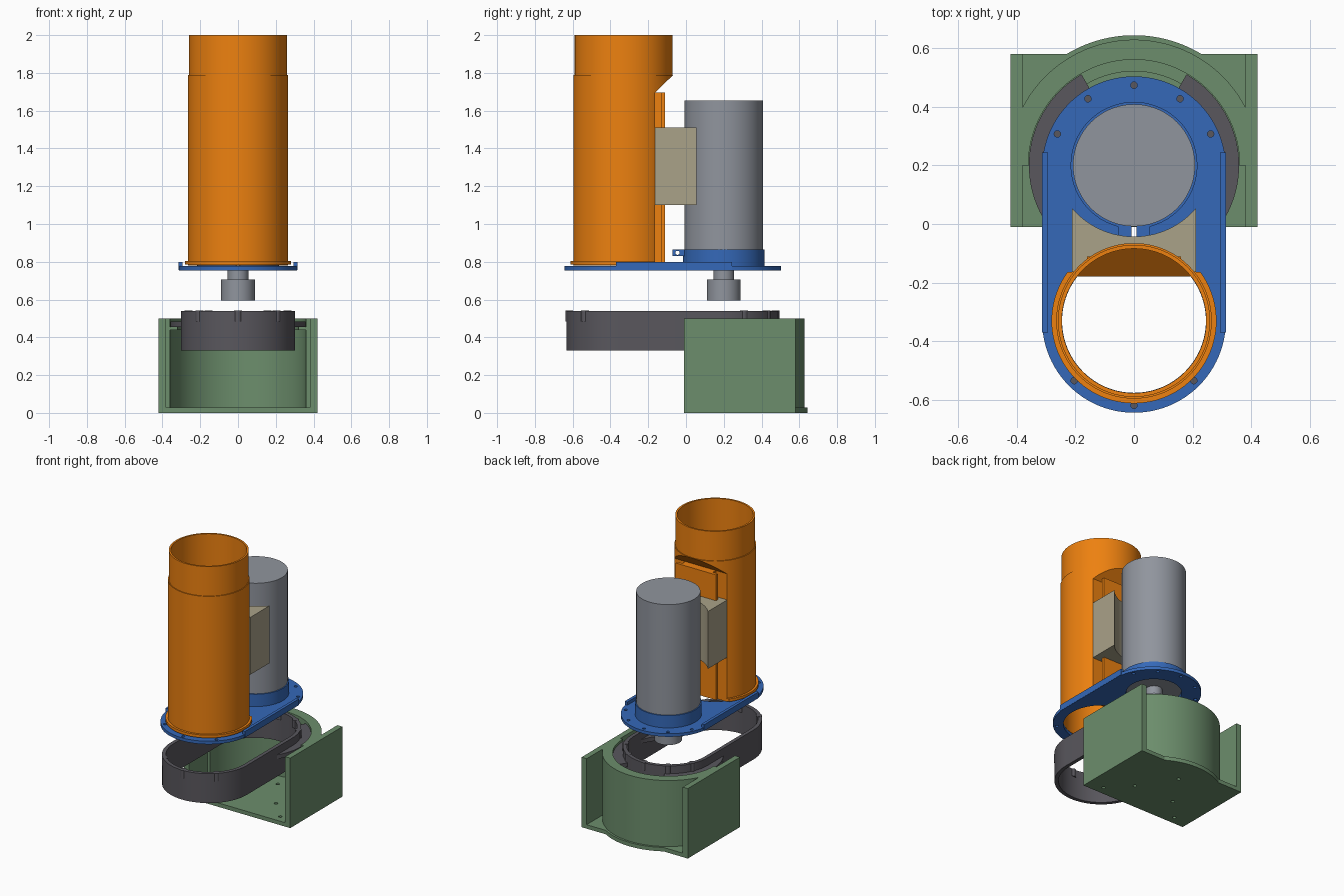
import bpy, math
from math import cos, sin, radians, sqrt

if "Cube" in bpy.data.objects:
    bpy.data.objects.remove(bpy.data.objects["Cube"])

def mat(name, c):
    m = bpy.data.materials.new(name)
    m.diffuse_color = (*c, 1)
    m.use_nodes = True
    m.node_tree.nodes["Principled BSDF"].inputs["Base Color"].default_value = m.diffuse_color
    return m

GREEN = mat("green", (0.15, 0.27, 0.15))
DARK = mat("dark", (0.10, 0.095, 0.11))
BLUE = mat("blue", (0.035, 0.14, 0.48))
ORANGE = mat("orange", (0.85, 0.22, 0.005))
STEEL = mat("steel", (0.28, 0.30, 0.34))
BEIGE = mat("beige", (0.40, 0.36, 0.25))

def prism(name, pts, a, b, m, axis='Z'):
    """Extrude an outline between a and b along Z (xy points) or X (yz points)."""
    put = (lambda p, h: (p[0], p[1], h)) if axis == 'Z' else (lambda p, h: (h, p[0], p[1]))
    n = len(pts)
    verts = [put(p, a) for p in pts] + [put(p, b) for p in pts]
    faces = [list(range(n))[::-1], list(range(n, 2 * n))]
    faces += [(i, (i + 1) % n, (i + 1) % n + n, i + n) for i in range(n)]
    me = bpy.data.meshes.new(name)
    me.from_pydata(verts, [], faces)
    ob = bpy.data.objects.new(name, me)
    bpy.context.collection.objects.link(ob)
    me.materials.append(m)
    return ob

def arc(cx, cy, r, a0, a1, n=48):
    return [(cx + r * cos(radians(a0 + (a1 - a0) * i / n)),
             cy + r * sin(radians(a0 + (a1 - a0) * i / n))) for i in range(n + 1)]

def disc(name, cx, cy, r, a, b, m, n=96, axis='Z'):
    return prism(name, arc(cx, cy, r, 0, 360, n)[:-1], a, b, m, axis)

def box(name, x0, x1, y0, y1, z0, z1, m):
    return prism(name, [(x0, y0), (x1, y0), (x1, y1), (x0, y1)], z0, z1, m)

def sector(name, cx, cy, r0, r1, a0, a1, z0, z1, m):
    return prism(name, arc(cx, cy, r1, a0, a1, 72) + arc(cx, cy, r0, a1, a0, 72), z0, z1, m)

def obround(r, y0, y1):
    return arc(0, y1, r, 0, 180) + arc(0, y0, r, 180, 360)

def boolean(ob, others, op='DIFFERENCE'):
    for c in others:
        md = ob.modifiers.new("bool", 'BOOLEAN')
        md.operation, md.object, md.solver = op, c, 'EXACT'
        bpy.context.view_layer.objects.active = ob
        bpy.ops.object.modifier_apply(modifier=md.name)
        bpy.data.objects.remove(c)
    return ob

PY, MY, RY = -0.33, 0.2, 0.185   # pipe, motor and ring centre y

# Base housing: floor, side walls, curved rear wall and inner lip
floor_pts = [(-.42, -.01), (.42, -.01), (.42, .58)] + arc(0, MY, .443, 59, 121) + [(-.42, .58)]
floor = prism("base_floor", floor_pts, 0, .028, GREEN)
boolean(floor, [disc("h", x, y, .012, -.1, .1, GREEN, 20)
                for x, y in ((-.3, .05), (.3, .05), (-.16, .2), (.16, .2), (0, .45))])
for s, tag in ((-1, "left"), (1, "right")):
    x0, x1 = sorted((s * .38, s * .42))
    box("base_wall_" + tag, x0, x1, -.01, .58, .02, .5, GREEN)
outer = [(max(-.385, min(.385, x)), y) for x, y in arc(0, MY, .428, 0, 180, 96)]
prism("base_rear_wall", outer + arc(0, MY, .36, 180, 0, 96), .02, .5, GREEN)
sector("base_lip", 0, MY, .32, .365, 0, 180, .44, .455, GREEN)

# Oblong ring with bosses and a bayonet flange
spots = [(.288 * cos(radians(a)), c + .288 * sin(radians(a)))
         for c, angs in ((RY, (25, 57, 90, 123, 155)), (PY, (225, 270, 315))) for a in angs]
ring = prism("adapter_ring", obround(.303, PY, RY), .33, .54, DARK)
boolean(ring, [prism("c", obround(.277, PY, RY), .2, .7, DARK)])
flange = sector("ring_flange", 0, MY, .29, .358, -40, 60, .455, .485, DARK)
sector("ring_flange_left", 0, MY, .29, .358, 120, 220, .455, .485, DARK)
for i, (x, y) in enumerate(spots):
    disc("ring_boss_%d" % i, x, y, .021, .485, .541, DARK, 24)

# Mounting plate with pipe hole, motor hole, slit and screw holes
plate = prism("plate", obround(.313, PY, .19), .755, .777, BLUE)
boolean(plate, [disc("c", 0, PY, .245, .6, .9, BLUE), disc("c", 0, MY, .18, .6, .9, BLUE),
                box("c", -.008, .008, -.12, .1, .6, .9, BLUE)]
        + [disc("c", x, y, .011, .6, .9, BLUE, 20) for x, y in spots])
for s, tag in ((-1, "left"), (1, "right")):
    x0, x1 = sorted((s * .293, s * .314))
    box("plate_rail_" + tag, x0, x1, -.37, .243, .756, .80, BLUE)
    # clamp ears
    x0, x1 = sorted((s * .009, s * .055))
    ear = box("clamp_ear_" + tag, x0, x1, -.072, -.005, .83, .865, BLUE)
    boolean(ear, [disc("c", -.045, .8475, .011, -.2, .2, BLUE, 20, 'X')])
sector("motor_clamp", 0, MY, .2, .216, -87.5, 267.5, .77, .865, BLUE)

# Motor with shaft and hub
disc("motor_body", 0, MY, .208, .777, 1.655, STEEL)
disc("motor_shaft", 0, MY, .055, .70, .78, STEEL, 64)
disc("motor_hub", 0, MY, .089, .595, .705, STEEL, 64)

# Duct pipe, flattened towards the motor
def notch(off):
    return prism("c", [(-.165 - off, .5), (.3, .5), (.3, 2.155 - .01 + off),
                       (-.165 - off, 1.695 + off * .4)], -.6, .6, ORANGE, 'X')
pipe = disc("duct_pipe", 0, PY, .265, .78, 1.79, ORANGE)
boolean(pipe, [disc("u", 0, PY, .259, 1.7, 2.0, ORANGE)], 'UNION')
boolean(pipe, [notch(0)])
core = disc("core", 0, PY, .246, .6, 2.2, ORANGE)
boolean(core, [notch(.014)])
boolean(pipe, [core])
foot = disc("duct_flange", 0, PY, .281, .785, .805, ORANGE)
boolean(foot, [disc("c", 0, PY, .255, .6, .9, ORANGE), box("c", -.5, .5, -.163, .3, .6, .9, ORANGE)])

# Vertical T rail on the flat side of the pipe
box("rail_stem", -.12, .12, -.168, -.13, .8, 1.695, ORANGE)
box("rail_face", -.16, .16, -.131, -.11, .8, 1.695, ORANGE)

# Spacer saddle between pipe and motor
saddle = box("motor_saddle", -.212, .212, -.163, .057, 1.1, 1.51, BEIGE)
boolean(saddle, [disc("c", 0, MY + .035, .278, 1, 1.6, BEIGE)])

# Smooth the curved sides, keep the hard edges
bpy.ops.object.select_all(action='SELECT')
bpy.ops.object.shade_smooth_by_angle(angle=radians(30))
